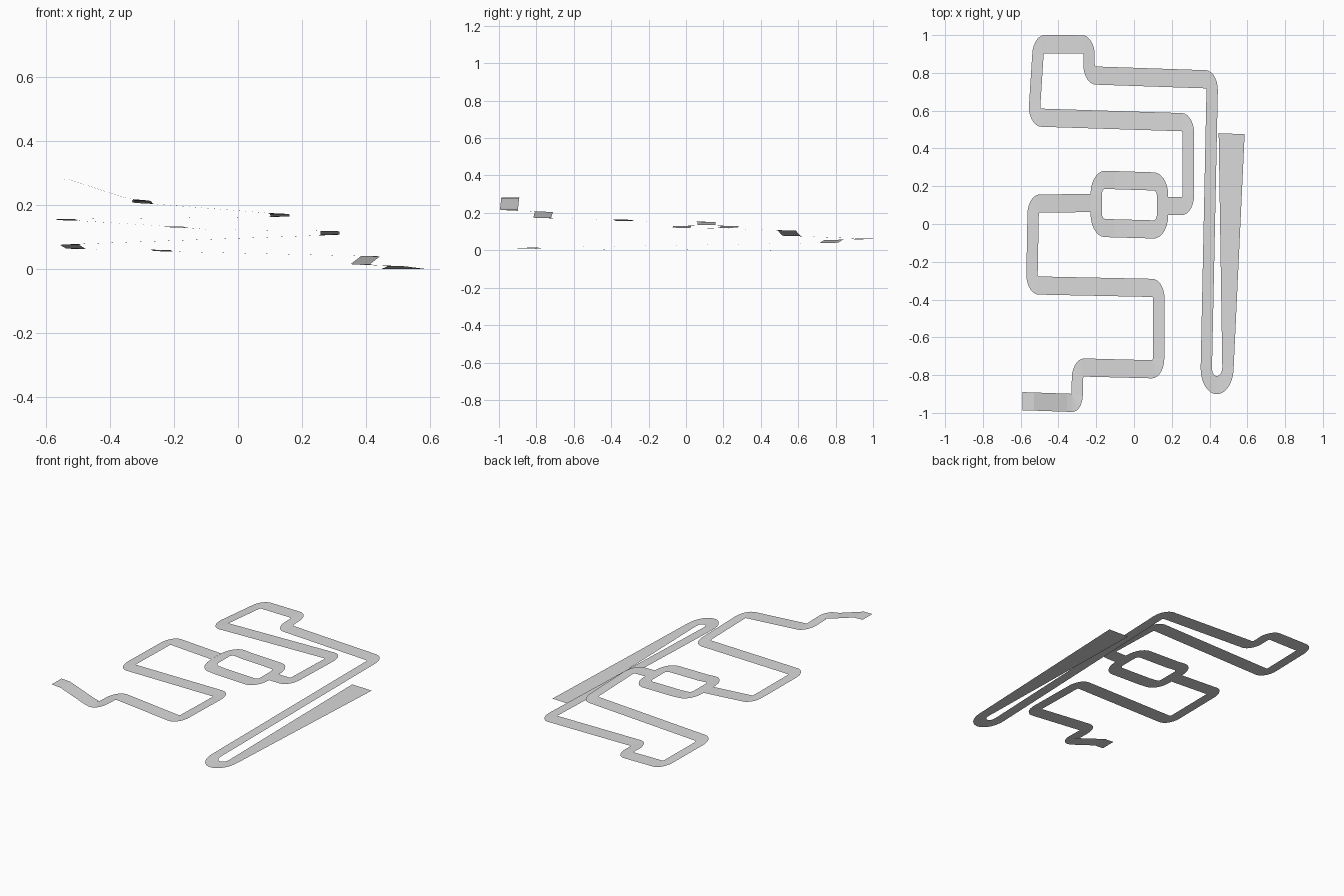
import bpy
import bmesh
import math
from mathutils import Vector

if "Cube" in bpy.data.objects:
    bpy.data.objects.remove(bpy.data.objects["Cube"])

SQUASH = 0.625   # the road is narrower across x than across y
HALF = 0.048     # usual half width
STEPS = 8        # points in each bend
GREY = (0.7, 0.7, 0.7, 1)

asphalt = bpy.data.materials.new("asphalt_grey")
asphalt.use_nodes = True
asphalt.diffuse_color = GREY
asphalt.node_tree.nodes["Principled BSDF"].inputs["Base Color"].default_value = GREY


def bend(prev, here, after, size):
    """Round one corner of the centre line with a circular arc."""
    a, b = prev.xy - here.xy, after.xy - here.xy
    angle = a.angle(b)
    if angle > 2.8:
        return [here]
    half_tan = math.tan(angle / 2)
    reach = min(size / half_tan, a.length * 0.495, b.length * 0.495)
    radius = reach * half_tan
    start = here + (prev - here) * (reach / a.length)
    end = here + (after - here) * (reach / b.length)
    centre = here.xy + (a.normalized() + b.normalized()).normalized() * (radius / math.sin(angle / 2))
    u, v = start.xy - centre, end.xy - centre
    sweep = math.pi - angle
    points = []
    for i in range(STEPS):
        t = i / (STEPS - 1)
        p = centre + (u * math.sin((1 - t) * sweep) + v * math.sin(t * sweep)) / math.sin(sweep)
        points.append(Vector((p.x, p.y, start.z + (end.z - start.z) * t)))
    return points


def road(name, nodes, closed=False, start_half=HALF, size=0.058, wide_bends=()):
    """Sweep a flat strip along a centre line with rounded corners."""
    pts = [Vector((x / SQUASH, y, z)) for x, y, z in nodes]
    n = len(pts)
    line = []
    for i, p in enumerate(pts):
        if not closed and i in (0, n - 1):
            line.append(p)
        else:
            line += bend(pts[i - 1], p, pts[(i + 1) % n], 0.1 if i in wide_bends else size)
    bm = bmesh.new()
    rows = []
    m = len(line)
    for i, p in enumerate(line):
        before = line[i - 1] if closed or i else p
        after = line[(i + 1) % m] if closed or i < m - 1 else p
        d_in, d_out = (p - before).xy, (after - p).xy
        d_in = d_in.normalized() if d_in.length else d_out.normalized()
        d_out = d_out.normalized() if d_out.length else d_in
        along = (d_in + d_out).normalized()
        half = (start_half if i == 0 else HALF) / along.dot(d_in)
        side = Vector((-along.y, along.x, 0)) * half
        rows.append([bm.verts.new((q.x * SQUASH, q.y, q.z)) for q in (p + side, p - side)])
    for i in range(m if closed else m - 1):
        a, b = rows[i], rows[(i + 1) % m]
        bm.faces.new((a[0], a[1], b[1], b[0]))
    mesh = bpy.data.meshes.new(name)
    bm.to_mesh(mesh)
    bm.free()
    mesh.materials.append(asphalt)
    obj = bpy.data.objects.new(name, mesh)
    bpy.context.collection.objects.link(obj)


# Lower road: wide start, hairpin and climb to the ring
road("lower_road", [
    (0.517, 0.478, 0), (0.496, -0.853, 0.008), (0.381, -0.853, 0.014),
    (0.415, 0.765, 0.04), (-0.238, 0.787, 0.055), (-0.238, 0.951, 0.06),
    (-0.505, 0.952, 0.062), (-0.53, 0.564, 0.077), (0.288, 0.538, 0.106),
    (0.288, 0.095, 0.119), (0.178, 0.095, 0.12)], start_half=0.11, wide_bends=(1, 2))

# Ring in the middle
road("ring_road", [
    (0.151, 0.224, 0.12), (-0.1, 0.232, 0.124), (-0.2, 0.235, 0.132),
    (-0.2, -0.02, 0.132), (-0.1, -0.023, 0.124), (0.151, -0.03, 0.12)],
    closed=True, size=0.075)

# Upper road: from the ring to the ramp at the end
road("upper_road", [
    (-0.228, 0.111, 0.134), (-0.533, 0.108, 0.153), (-0.541, -0.325, 0.156),
    (0.132, -0.339, 0.163), (0.13, -0.77, 0.172), (-0.298, -0.759, 0.206),
    (-0.302, -0.948, 0.213), (-0.355, -0.946, 0.223), (-0.53, -0.94, 0.28),
    (-0.59, -0.938, 0.282)])
